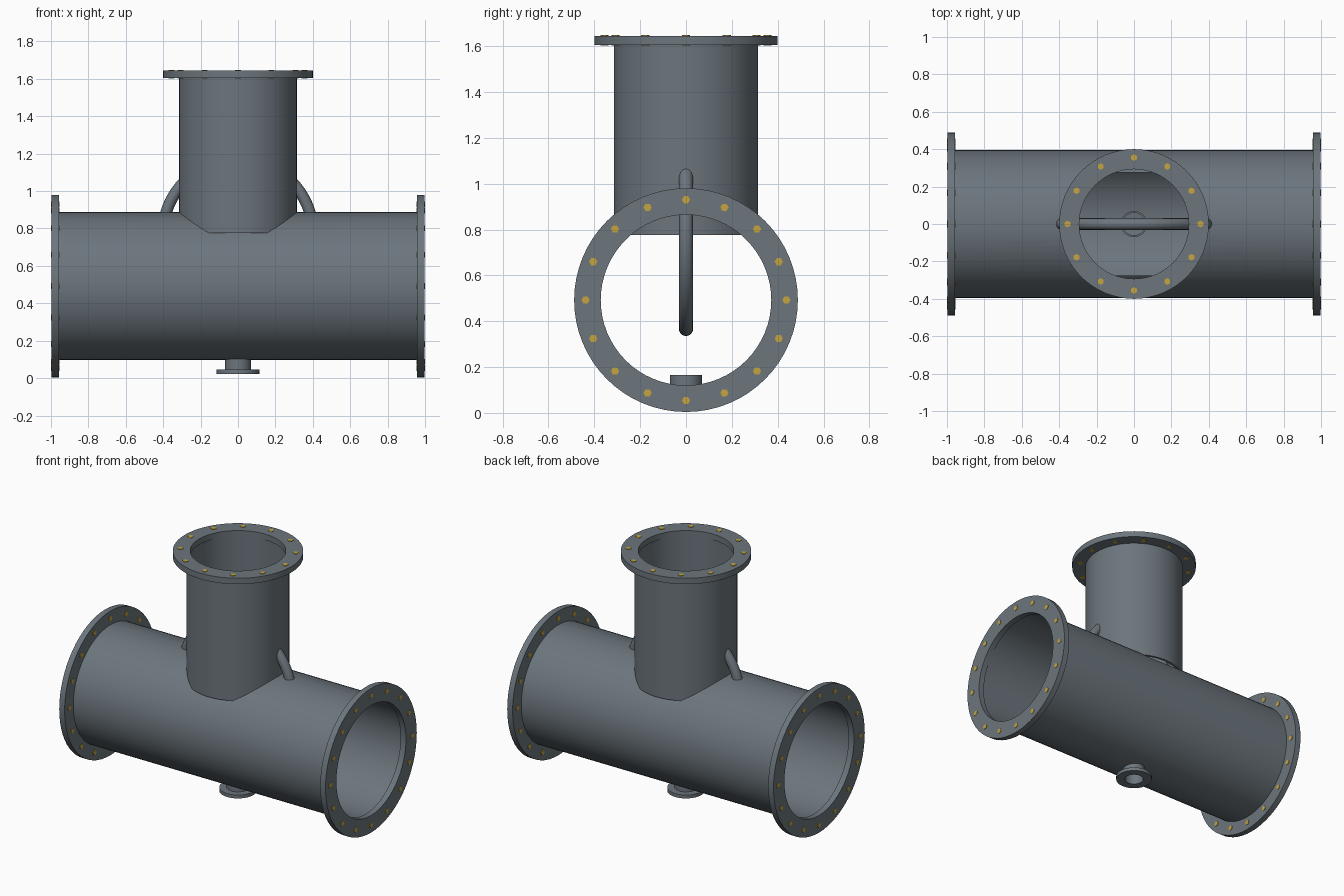
import bpy, bmesh
from math import pi, cos, sin
from mathutils import Matrix, Vector

old = bpy.data.objects.get("Cube")
if old:
    bpy.data.objects.remove(old, do_unlink=True)

AXIS_Z = 0.492      # height of the main pipe's centre line
SEG = 64
BORE = 0.293        # clear radius of the branch
JOIN_Z = 0.775      # lower end of the branch


def material(name, rgb):
    m = bpy.data.materials.new(name)
    m.use_nodes = True
    m.diffuse_color = (*rgb, 1)
    m.node_tree.nodes["Principled BSDF"].inputs["Base Color"].default_value = (*rgb, 1)
    return m


STEEL = material("blue grey steel", (0.15, 0.18, 0.205))
BRASS = material("brass", (0.55, 0.37, 0.05))

# Placement frames: along x for the main pipe, upright for the rest
ALONG_X = Matrix.Translation((0, 0, AXIS_Z)) @ Matrix.Rotation(pi / 2, 4, "Y")
UPRIGHT = Matrix.Identity(4)


def finish(name, bm, mat, smooth=True):
    mesh = bpy.data.meshes.new(name)
    bm.to_mesh(mesh)
    bm.free()
    obj = bpy.data.objects.new(name, mesh)
    bpy.context.collection.objects.link(obj)
    mesh.materials.clear()
    mesh.materials.append(mat)
    if smooth:
        bpy.ops.object.select_all(action="DESELECT")
        obj.select_set(True)
        bpy.context.view_layer.objects.active = obj
        bpy.ops.object.shade_smooth_by_angle(angle=0.6)
    return obj


def ring(name, outer, inner, low, high, frame):
    """Thick open tube or flat flange, lathed from a rectangle."""
    bm = bmesh.new()
    profile = [(inner, low), (outer, low), (outer, high), (inner, high)]
    verts = [bm.verts.new((r, 0, z)) for r, z in profile]
    edges = [bm.edges.new((verts[i], verts[i - 1])) for i in range(4)]
    bmesh.ops.spin(bm, geom=verts + edges, axis=(0, 0, 1), cent=(0, 0, 0),
                   angle=2 * pi, steps=SEG, use_merge=True)
    bmesh.ops.remove_doubles(bm, verts=bm.verts, dist=1e-5)
    bmesh.ops.recalc_face_normals(bm, faces=bm.faces)
    bm.transform(frame)
    return finish(name, bm, STEEL)


def cylinder(bm, radius, low, high, frame, caps=True, segments=SEG):
    place = frame @ Matrix.Translation((0, 0, (low + high) / 2))
    return bmesh.ops.create_cone(bm, cap_ends=caps, segments=segments, radius1=radius,
                                 radius2=radius, depth=high - low, matrix=place)


def bolts(name, count, radius, low, high, frame):
    """Circle of hexagonal bolts passing through a flange."""
    bm = bmesh.new()
    for i in range(count):
        a = 2 * pi * i / count
        spot = frame @ Matrix.Translation((radius * cos(a), radius * sin(a), 0))
        cylinder(bm, 0.018, low, high, spot, segments=6)
    return finish(name, bm, BRASS, smooth=False)


# Main pipe outer shell, with the branch opening cut in its roof
bm = bmesh.new()
cylinder(bm, 0.395, -0.96, 0.96, ALONG_X)
main = finish("main_pipe", bm, STEEL, smooth=False)
bm = bmesh.new()
cylinder(bm, BORE, JOIN_Z, 1.2, UPRIGHT)
cutter = finish("branch_cutter", bm, STEEL, smooth=False)
cut = main.modifiers.new("opening", "BOOLEAN")
cut.object, cut.operation, cut.solver = cutter, "DIFFERENCE", "EXACT"
bpy.context.view_layer.update()
cut_mesh = bpy.data.meshes.new_from_object(
    main.evaluated_get(bpy.context.evaluated_depsgraph_get()))
bm = bmesh.new()
bm.from_mesh(cut_mesh)
bpy.data.objects.remove(main, do_unlink=True)
bpy.data.objects.remove(cutter, do_unlink=True)


def is_shell(face):
    c = face.calc_center_median()
    out = Vector((0, c.y, c.z - AXIS_Z))
    return out.length > 0.37 and face.normal.dot(out.normalized()) > 0.9


bmesh.ops.delete(bm, geom=[f for f in bm.faces if not is_shell(f)], context="FACES")
finish("main_pipe", bm, STEEL)

# Main pipe lining, left open where the branch bore meets it
bm = bmesh.new()
cylinder(bm, 0.38, -0.96, 0.96, ALONG_X, caps=False)
for x in (-BORE, BORE):
    bmesh.ops.bisect_plane(bm, geom=bm.verts[:] + bm.edges[:] + bm.faces[:],
                           plane_co=(x, 0, 0), plane_no=(1, 0, 0))
opening = [f for f in bm.faces
           if abs(f.calc_center_median().x) < BORE and abs(f.calc_center_median().y) < BORE]
bmesh.ops.delete(bm, geom=opening, context="FACES")
bmesh.ops.reverse_faces(bm, faces=bm.faces)
finish("main_pipe_lining", bm, STEEL)

# End flanges with their bolts
for side, s in (("left", 1), ("right", -1)):
    low, high = sorted((s * 0.957, s * 0.997))
    ring(side + "_flange", 0.488, 0.372, low, high, ALONG_X)
    bolts(side + "_flange_bolts", 16, 0.438, low - 0.003, high + 0.003, ALONG_X)

# Branch pipe and its flange
ring("branch_pipe", 0.315, 0.3, JOIN_Z, 1.61, UPRIGHT)
ring("branch_flange", 0.4, BORE, 1.605, 1.645, UPRIGHT)
bolts("branch_flange_bolts", 12, 0.355, 1.602, 1.648, UPRIGHT)

# Drain stub under the main pipe
ring("drain_pipe", 0.07, 0.06, 0.025, 0.165, UPRIGHT)
ring("drain_flange", 0.115, 0.06, 0.022, 0.045, UPRIGHT)

# Upright hoop through the junction
bpy.ops.mesh.primitive_torus_add(major_radius=0.402, minor_radius=0.031, major_segments=64,
                                 minor_segments=16, location=(0, 0, 0.768),
                                 rotation=(pi / 2, 0, 0))
hoop = bpy.context.object
hoop.name = "junction_hoop"
hoop.data.materials.append(STEEL)
bpy.ops.object.shade_smooth()
